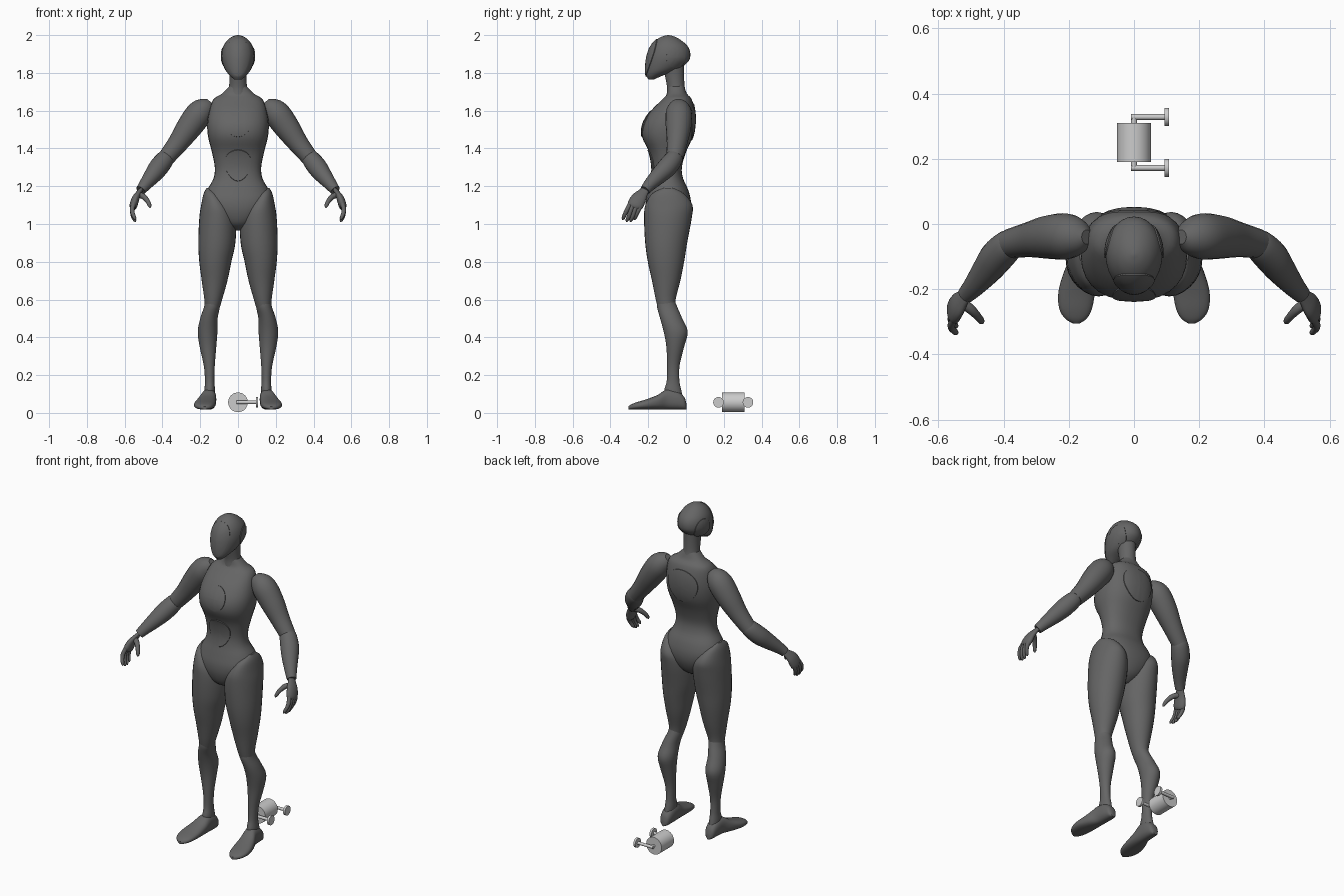
import bpy, bmesh
from math import cos, sin, pi, radians, copysign
from mathutils import Vector, Matrix
from mathutils.bvhtree import BVHTree

cube = bpy.data.objects.get("Cube")
if cube:
    bpy.data.objects.remove(cube, do_unlink=True)


def material(name, value):
    mat = bpy.data.materials.new(name)
    mat.use_nodes = True
    colour = (value, value, value, 1)
    mat.diffuse_color = colour
    mat.node_tree.nodes["Principled BSDF"].inputs["Base Color"].default_value = colour
    return mat


body_grey = material("body dark grey", 0.13)
metal_grey = material("roller light grey", 0.6)


def finish(name, bm, mat):
    """Turn a bmesh into a smooth shaded object with one material."""
    bmesh.ops.recalc_face_normals(bm, faces=bm.faces)
    mesh = bpy.data.meshes.new(name)
    bm.to_mesh(mesh)
    bm.free()
    mesh.materials.append(mat)
    obj = bpy.data.objects.new(name, mesh)
    bpy.context.collection.objects.link(obj)
    bpy.ops.object.select_all(action="DESELECT")
    obj.select_set(True)
    bpy.context.view_layer.objects.active = obj
    bpy.ops.object.shade_smooth_by_angle(angle=radians(40))
    return obj


def smooth_rows(rows, steps=4):
    """Catmull-Rom interpolation through rows of numbers."""
    out = []
    for i in range(len(rows) - 1):
        a, b, c, d = (Vector(rows[min(max(k, 0), len(rows) - 1)])
                      for k in range(i - 1, i + 3))
        for s in range(steps):
            t = s / steps
            out.append(b + (c - a) * t / 2 + (a * 2 - b * 5 + c * 4 - d) * t * t / 2
                       + (b * 3 - a - c * 3 + d) * t ** 3 / 2)
    return out + [Vector(rows[-1])]


def skin(name, rings, mat, power=2.0, sides=28):
    """Skin closed rings given as (centre, u axis, v axis)."""
    bm = bmesh.new()
    loops = []
    for centre, u, v in rings:
        loop = []
        for k in range(sides):
            c, s = cos(2 * pi * k / sides), sin(2 * pi * k / sides)
            cu = copysign(abs(c) ** (2 / power), c)
            sv = copysign(abs(s) ** (2 / power), s)
            loop.append(bm.verts.new(centre + u * cu + v * sv))
        loops.append(loop)
    for lo, hi in zip(loops, loops[1:]):
        for k in range(sides):
            n = (k + 1) % sides
            bm.faces.new((lo[k], lo[n], hi[n], hi[k]))
    bm.faces.new(loops[0])
    bm.faces.new(loops[-1])
    return finish(name, bm, mat)


def stack(name, rows, side=1, power=2.0):
    """Horizontal rings: z, centre x, half width, front y, back y."""
    rings = [(Vector((side * x, (f + b) / 2, z)), Vector((w, 0, 0)),
              Vector((0, (b - f) / 2, 0))) for z, x, w, f, b in smooth_rows(rows)]
    return skin(name, rings, body_grey, power)


def tube(name, rows, side=1, mat=body_grey, flat=1.0, sides=20, steps=4):
    """Round limb along a path: x, y, z, radius."""
    pts = smooth_rows(rows, steps)
    rings = []
    for i, p in enumerate(pts):
        tangent = (pts[min(i + 1, len(pts) - 1)] - pts[max(i - 1, 0)]).xyz
        tangent.x *= side
        u = tangent.cross(Vector((0, 1, 0))).normalized()
        v = tangent.cross(u).normalized()
        rings.append((Vector((side * p.x, p.y, p.z)), u * p.w * flat, v * p.w))
    return skin(name, rings, mat, sides=sides)


def plate(name, target, centre, direction, half_w, half_h, taper=0.0):
    """Thin oval shell that follows the surface of the target."""
    tree = BVHTree.FromPolygons([v.co for v in target.data.vertices],
                                [p.vertices for p in target.data.polygons])
    d = Vector(direction).normalized()
    across = d.cross(Vector((0, 0, 1))).normalized()
    up = across.cross(d)
    bm = bmesh.new()
    loops = []
    for r in (0.02, 0.25, 0.5, 0.75, 0.94, 0.97, 1.0):
        loop = []
        for k in range(40):
            a = 2 * pi * k / 40
            w = half_w * (1 + taper * sin(a))
            o = Vector(centre) + across * (cos(a) * w * r) + up * (sin(a) * half_h * r)
            hit, normal, _, _ = tree.ray_cast(o - d, d)
            if hit is None:
                hit, normal, _, _ = tree.find_nearest(o)
            if normal.dot(d) > 0:
                normal = -normal
            loop.append(bm.verts.new(hit + normal * (0.004 if r < 0.98 else -0.004)))
        loops.append(loop)
    bm.faces.new(loops[0])
    for lo, hi in zip(loops, loops[1:]):
        for k in range(40):
            n = (k + 1) % 40
            bm.faces.new((lo[k], lo[n], hi[n], hi[k]))
    return finish(name, bm, body_grey)


# Torso, neck and head
torso = stack("torso", [
    (1.73, 0, .045, -.095, -.01), (1.69, 0, .085, -.1, .005), (1.66, 0, .13, -.125, .03),
    (1.6, 0, .152, -.185, .046), (1.53, 0, .163, -.228, .048), (1.46, 0, .158, -.232, .035),
    (1.38, 0, .138, -.195, 0), (1.3, 0, .123, -.18, -.022), (1.24, 0, .13, -.185, -.015),
    (1.18, 0, .163, -.2, .012), (1.12, 0, .18, -.213, .026), (1.06, 0, .15, -.21, .02),
    (1, 0, .08, -.185, -.01), (.965, 0, .025, -.13, -.06)], power=2.3)
stack("neck", [(1.67, 0, .06, -.105, .01), (1.72, 0, .048, -.1, -.006),
               (1.78, 0, .046, -.11, -.01), (1.84, 0, .05, -.12, -.01)])
head = stack("head", [
    (1.765, 0, .02, -.197, -.17), (1.785, 0, .042, -.211, -.125), (1.815, 0, .067, -.214, -.045),
    (1.86, 0, .084, -.211, .012), (1.9, 0, .087, -.203, .023), (1.94, 0, .078, -.187, .01),
    (1.972, 0, .057, -.16, -.025), (1.992, 0, .03, -.128, -.06), (2, 0, .004, -.098, -.09)])

# Surface panels
plate("chest_disc", torso, (0, 0, 1.53), (0, 1, 0), .067, .07)
plate("back_shell", torso, (0, 0, 1.54), (0, -1, 0), .1, .1, .15)
plate("belly_panel", torso, (0, 0, 1.31), (0, 1, 0), .07, .085, .2)
plate("face_mask", head, (0, 0, 1.88), (0, 1, 0), .06, .1, .25)

for side, label in ((1, "left"), (-1, "right")):
    plate(label + "_ear_panel", head, (0, -.055, 1.88), (-side, 0, 0), .05, .055)
    # Leg: thigh, then shin
    stack(label + "_thigh", [
        (1.19, .155, .012, -.12, -.07), (1.16, .14, .042, -.18, -.01),
        (1.1, .118, .077, -.215, .034), (1.03, .108, .097, -.222, .03),
        (.9, .112, .098, -.216, .006), (.8, .12, .085, -.202, -.01),
        (.7, .124, .068, -.18, -.03), (.6, .131, .047, -.16, -.055),
        (.54, .138, .036, -.145, -.055)], side)
    stack(label + "_shin", [
        (.6, .133, .04, -.152, -.062), (.56, .138, .042, -.153, -.046),
        (.5, .154, .046, -.137, -.02), (.43, .161, .052, -.118, .009),
        (.35, .159, .044, -.104, -.01), (.25, .152, .029, -.1, -.034),
        (.17, .15, .025, -.102, -.035), (.12, .15, .028, -.115, -.025),
        (.07, .152, .028, -.115, -.015)], side)
    # Foot: upright rings from heel to toe as y, centre x, half width, top z
    foot = [(.002, .152, .012, .05), (-.01, .152, .028, .085), (-.045, .152, .036, .115),
            (-.1, .155, .04, .125), (-.15, .166, .05, .095), (-.21, .176, .056, .072),
            (-.26, .179, .05, .057), (-.29, .178, .033, .045), (-.305, .177, .01, .034)]
    skin(label + "_foot", [(Vector((side * x, y, (top + .018) / 2)), Vector((w, 0, 0)),
                            Vector((0, 0, (top - .018) / 2)))
                           for y, x, w, top in smooth_rows(foot)], body_grey, 2.4)
    # Arm: upper arm, forearm, palm and digits
    tube(label + "_upper_arm", [
        (.145, -.04, 1.645, .022), (.165, -.04, 1.625, .05), (.205, -.038, 1.585, .07),
        (.26, -.04, 1.51, .067), (.32, -.048, 1.425, .054), (.38, -.06, 1.35, .045)], side)
    tube(label + "_forearm", [
        (.365, -.05, 1.37, .035), (.385, -.065, 1.345, .048), (.42, -.1, 1.3, .052),
        (.45, -.14, 1.26, .046), (.49, -.19, 1.21, .034), (.515, -.217, 1.178, .027)], side)
    tube(label + "_palm", [
        (.508, -.21, 1.188, .02), (.525, -.228, 1.165, .028), (.542, -.25, 1.135, .04),
        (.553, -.268, 1.1, .042), (.556, -.275, 1.085, .03)], side, flat=.5)
    for number in range(4):
        spread = number / 3
        y = -.302 + .062 * spread
        drop = .012 * sin(pi * spread)
        tube(f"{label}_finger_{number + 1}", [
            (.552, y + .008, 1.11, .012), (.56, y - .008, 1.08, .012),
            (.557, y - .02, 1.055 - drop, .011), (.547, y - .03, 1.032 - drop, .009),
            (.542, y - .034, 1.022 - drop, .003)], side, sides=10)
    tube(label + "_thumb", [
        (.53, -.24, 1.155, .016), (.5, -.262, 1.145, .015), (.478, -.285, 1.12, .012),
        (.468, -.298, 1.098, .01), (.465, -.303, 1.086, .003)], side, sides=10)


def rod(name, start, end, radius, sides=32):
    """Straight cylinder between two points."""
    a, b = Vector(start), Vector(end)
    bm = bmesh.new()
    turn = (b - a).to_track_quat("Z", "Y").to_matrix().to_4x4()
    bmesh.ops.create_cone(bm, cap_ends=True, segments=sides, radius1=radius, radius2=radius,
                          depth=(b - a).length, matrix=Matrix.Translation((a + b) / 2) @ turn)
    return finish(name, bm, metal_grey)


# Small roller with two side brackets behind the figure
height = .056
rod("roller_drum", (0, .19, height), (0, .31, height), .052, 48)
for label, end, arm in (("front", .19, .172), ("back", .31, .328)):
    rod(label + "_axle", (0, end, height), (0, arm, height), .009)
    rod(label + "_bracket_arm", (-.009, arm, height), (.096, arm, height), .009)
    rod(label + "_bracket_foot", (.094, arm, height), (.107, arm, height), .028)
